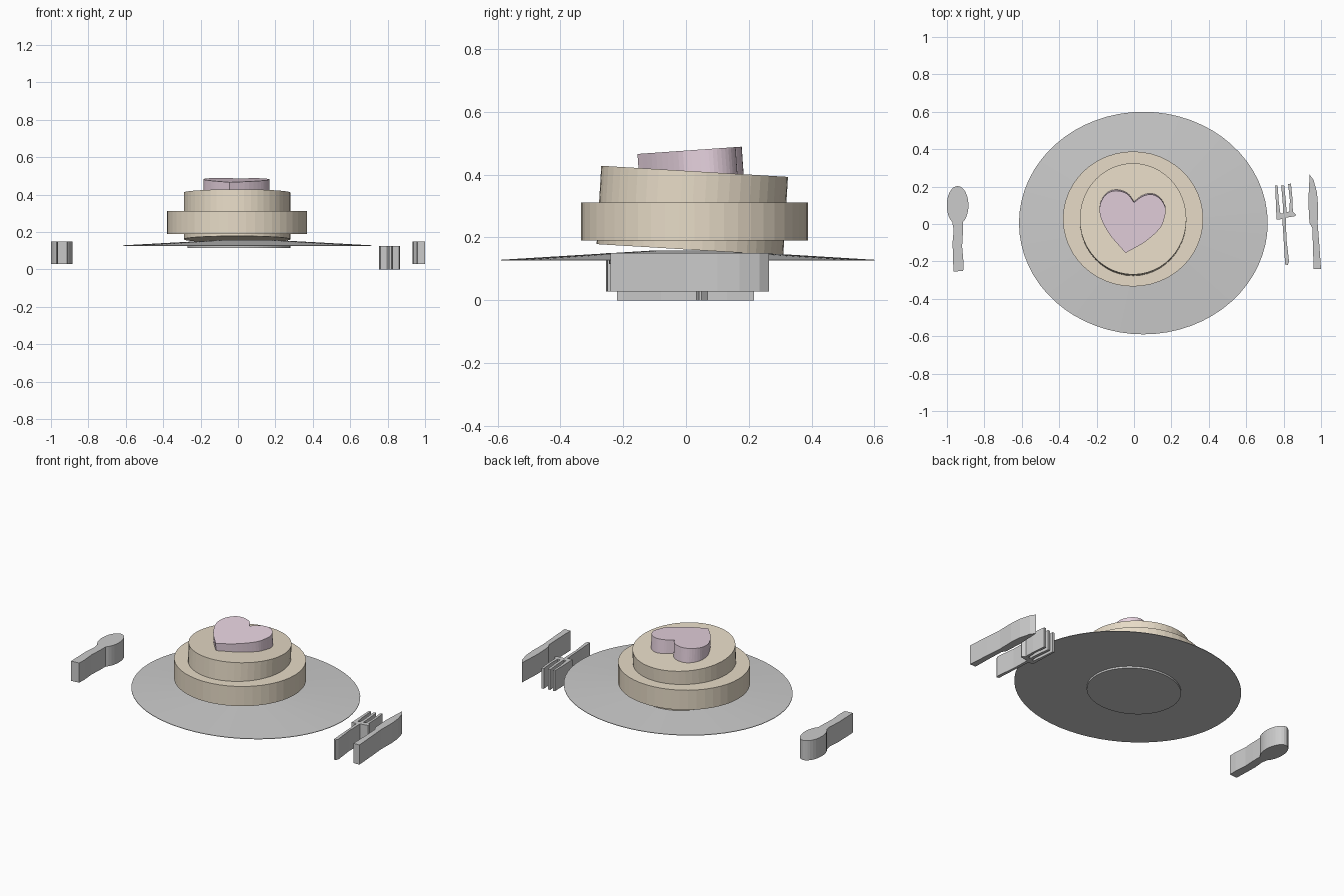
import bpy, bmesh
from math import radians, sin, cos, tau
from mathutils import Matrix, Vector

if "Cube" in bpy.data.objects:
    bpy.data.objects.remove(bpy.data.objects["Cube"])


def material(name, rgb):
    m = bpy.data.materials.new(name)
    m.diffuse_color = (*rgb, 1)
    m.use_nodes = True
    m.node_tree.nodes["Principled BSDF"].inputs["Base Color"].default_value = m.diffuse_color
    return m


def finish(name, bm, mat=None, matrix=None):
    bmesh.ops.recalc_face_normals(bm, faces=bm.faces)
    mesh = bpy.data.meshes.new(name)
    bm.to_mesh(mesh)
    bm.free()
    ob = bpy.data.objects.new(name, mesh)
    bpy.context.collection.objects.link(ob)
    if matrix:
        ob.matrix_world = matrix
    if mat:
        mesh.materials.append(mat)
    return ob


def disc(name, centre, rx, ry, height, tilt=0, mat=None, sides=48):
    """Oval cylinder, tilted about the x axis."""
    bm = bmesh.new()
    bmesh.ops.create_cone(bm, cap_ends=True, segments=sides, radius1=1, radius2=1,
                          depth=height, matrix=Matrix.Diagonal((rx, ry, 1, 1)))
    return finish(name, bm, mat,
                  Matrix.Translation(centre) @ Matrix.Rotation(radians(tilt), 4, 'X'))


def extrude(name, points, z0, z1, mat=None, matrix=None):
    """Closed xy outline raised from z0 to z1."""
    bm = bmesh.new()
    face = bm.faces.new([bm.verts.new((x, y, z0)) for x, y in points])
    top = bmesh.ops.extrude_face_region(bm, geom=[face], use_keep_orig=True)
    verts = [g for g in top['geom'] if isinstance(g, bmesh.types.BMVert)]
    bmesh.ops.translate(bm, verts=verts, vec=(0, 0, z1 - z0))
    return finish(name, bm, mat, matrix)


def spline(points, steps=4):
    """Catmull-Rom through an open run of points; the last point is left out."""
    p = [Vector(q) for q in points]
    p = [2 * p[0] - p[1]] + p + [2 * p[-1] - p[-2]]
    out = []
    for a, b, c, d in zip(p, p[1:], p[2:], p[3:]):
        for i in range(steps):
            t = i / steps
            v = 0.5 * (2 * b + (c - a) * t + (2 * a - 5 * b + 4 * c - d) * t * t
                       + (3 * b - a - 3 * c + d) * t ** 3)
            out.append((v.x, v.y))
    return out


tan = material("cake_tan", (0.80, 0.71, 0.57))
mauve = material("icing_mauve", (0.80, 0.65, 0.74))

# Plate: shallow domed top with a thin rim and flat underside
bm = bmesh.new()
sides = 64
rings = []
for r, z in ((1, 0.126), (1, 0.129), (0.42, 0.150), (0.2, 0.158)):
    rings.append([bm.verts.new((0.05 + 0.665 * r * cos(tau * i / sides),
                                0.005 + 0.595 * r * sin(tau * i / sides), z))
                  for i in range(sides)])
for lo, hi in zip(rings, rings[1:]):
    for i in range(sides):
        j = (i + 1) % sides
        bm.faces.new((lo[i], lo[j], hi[j], hi[i]))
bm.faces.new(rings[0])
bm.faces.new(rings[-1])
finish("plate", bm)
disc("plate_foot", (0.005, 0.005, 0.121), 0.275, 0.25, 0.012, sides=64)

# Cake: wide level tier with a narrower tilted tier pushed through it
disc("cake_lower_tier", (-0.005, 0.027, 0.251), 0.375, 0.361, 0.122, mat=tan)
disc("cake_upper_tier", (-0.005, 0.02, 0.286), 0.285, 0.298, 0.25, -3.4, tan)

# Heart topper, leaning towards the front
left = [(-0.045, -0.155), (-0.12, -0.07), (-0.155, -0.015), (-0.182, 0.05),
        (-0.178, 0.115), (-0.14, 0.165), (-0.09, 0.178), (-0.035, 0.16), (0, 0.115)]
right = [(0, 0.115), (0.045, 0.148), (0.095, 0.158), (0.14, 0.135), (0.168, 0.085),
         (0.162, 0.03), (0.137, -0.025), (0.06, -0.095), (-0.045, -0.155)]
extrude("heart_topper", spline(left) + spline(right), -0.09, 0, mauve,
        Matrix.Translation((0, 0, 0.477)) @ Matrix.Rotation(radians(4), 4, 'X'))

# Spoon
bowl = [(-0.943 + 0.058 * sin(a), 0.1 + 0.103 * cos(a))
        for a in (radians(-150 + 300 * i / 24) for i in range(25))]
extrude("spoon", bowl + [(-0.915, -0.05), (-0.919, -0.12), (-0.912, -0.2),
                         (-0.913, -0.25), (-0.965, -0.255), (-0.967, -0.2),
                         (-0.97, -0.1), (-0.964, -0.03)], 0.028, 0.15)

# Fork with three tines
extrude("fork", [(0.755, 0.205), (0.768, 0.205), (0.774, 0.12), (0.783, 0.055),
                 (0.797, 0.057), (0.795, 0.12), (0.787, 0.205), (0.803, 0.206),
                 (0.812, 0.12), (0.816, 0.062), (0.832, 0.068), (0.833, 0.13),
                 (0.824, 0.214), (0.839, 0.216), (0.848, 0.13), (0.849, 0.068),
                 (0.866, 0.05), (0.862, 0.042), (0.812, 0.034), (0.815, -0.08),
                 (0.829, -0.2), (0.822, -0.22), (0.808, -0.215), (0.803, -0.13),
                 (0.793, 0.026), (0.762, 0.024)], 0, 0.126)

# Knife
extrude("knife", [(0.939, 0.265), (0.96, 0.235), (0.978, 0.17), (0.984, 0.1),
                  (0.982, 0.0), (0.99, -0.1), (1.0, -0.24), (0.96, -0.24),
                  (0.957, -0.12), (0.953, -0.02), (0.938, 0.005), (0.932, 0.12)],
        0.028, 0.15)
